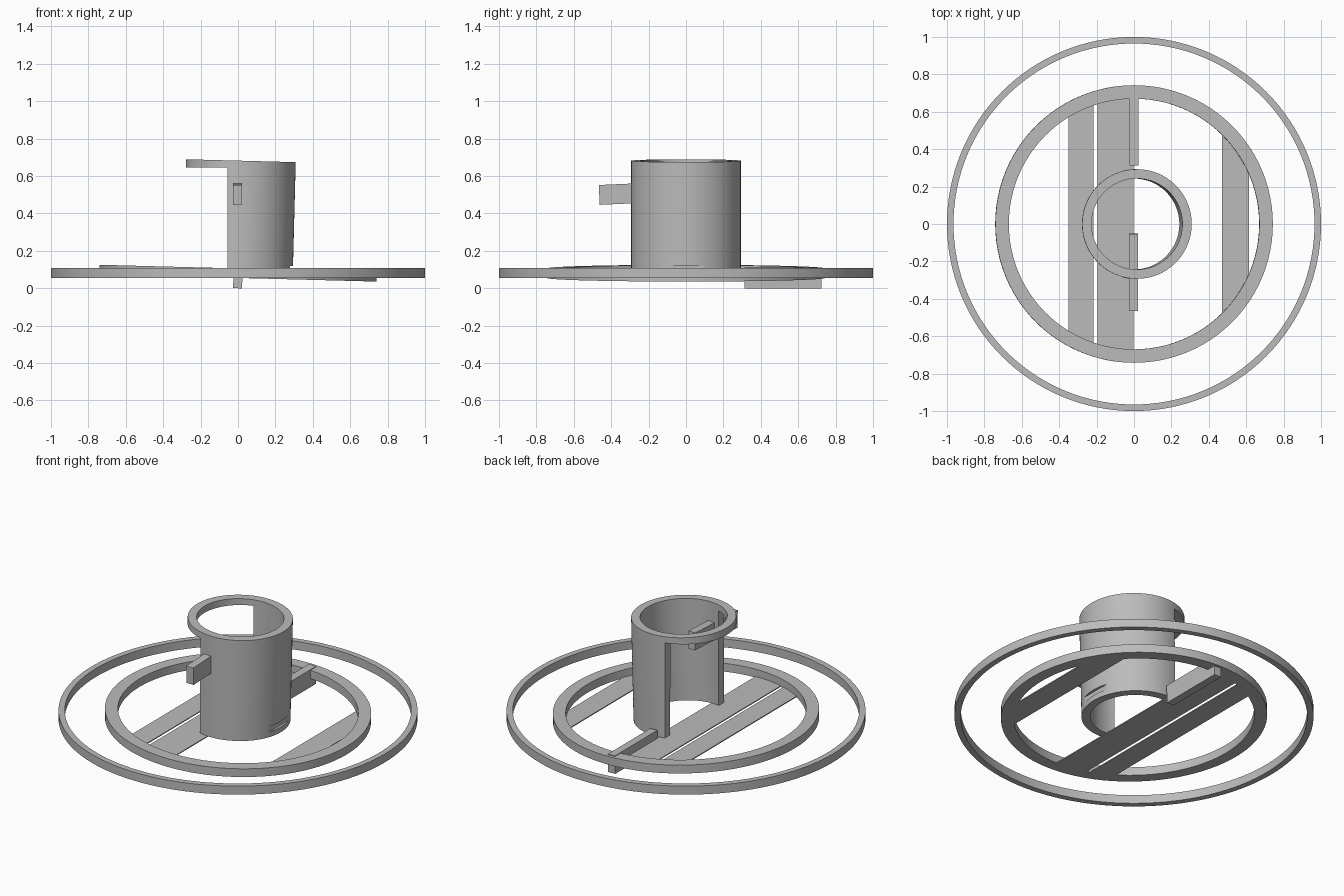
import bpy, bmesh, math
from mathutils import Matrix, Vector

if "Cube" in bpy.data.objects:
    bpy.data.objects.remove(bpy.data.objects["Cube"])

grey = bpy.data.materials.new("plain grey")
grey.use_nodes = True
COLOR = (0.5, 0.5, 0.5, 1)
grey.diffuse_color = COLOR
grey.node_tree.nodes["Principled BSDF"].inputs["Base Color"].default_value = COLOR

# The inner wheel and tube lean slightly towards +x
PIVOT = Matrix.Translation((0, 0, 0.08))
TILT = PIVOT @ Matrix.Rotation(math.radians(1.5), 4, 'Y') @ PIVOT.inverted()
UPRIGHT = Matrix.Identity(4)


def finish(name, bm, matrix):
    bmesh.ops.recalc_face_normals(bm, faces=bm.faces)
    bm.transform(matrix)
    mesh = bpy.data.meshes.new(name)
    bm.to_mesh(mesh)
    bm.free()
    mesh.materials.append(grey)
    ob = bpy.data.objects.new(name, mesh)
    bpy.context.collection.objects.link(ob)
    return ob


def smooth(ob):
    bpy.ops.object.select_all(action='DESELECT')
    ob.select_set(True)
    bpy.context.view_layer.objects.active = ob
    bpy.ops.object.shade_smooth_by_angle(angle=math.radians(30))


def ring(name, outer, inner, z0, z1, matrix, sides=96):
    bm = bmesh.new()
    profile = [(inner, z0), (outer, z0), (outer, z1), (inner, z1)]
    loops = []
    for i in range(sides):
        a = math.tau * i / sides
        loops.append([bm.verts.new((r * math.cos(a), r * math.sin(a), z)) for r, z in profile])
    for i in range(sides):
        a, b = loops[i], loops[(i + 1) % sides]
        for k in range(4):
            n = (k + 1) % 4
            bm.faces.new((a[k], b[k], b[n], a[n]))
    ob = finish(name, bm, matrix)
    smooth(ob)
    return ob


def box(name, low, high, matrix=UPRIGHT):
    low, high = Vector(low), Vector(high)
    bm = bmesh.new()
    bmesh.ops.create_cube(bm, size=1)
    bm.transform(Matrix.Translation((low + high) / 2) @ Matrix.Diagonal((*(high - low), 1)))
    return finish(name, bm, matrix)


def slat(name, x0, x1, radius=0.672, z0=0.055, z1=0.061, steps=8):
    # Thin board whose two ends follow the inside of the wheel rim
    xs = [x0 + (x1 - x0) * i / steps for i in range(steps + 1)]
    arc = [(x, math.sqrt(radius ** 2 - x ** 2)) for x in xs]
    outline = arc + [(x, -y) for x, y in reversed(arc)]
    bm = bmesh.new()
    face = bm.faces.new([bm.verts.new((x, y, z0)) for x, y in outline])
    top = bmesh.ops.extrude_face_region(bm, geom=[face])["geom"]
    bmesh.ops.translate(bm, vec=(0, 0, z1 - z0),
                        verts=[v for v in top if isinstance(v, bmesh.types.BMVert)])
    finish(name, bm, TILT)


def cut(target, low, high):
    cutter = box("cutter", low, high)
    cutter.hide_render = True
    mod = target.modifiers.new("cut", 'BOOLEAN')
    mod.operation = 'DIFFERENCE'
    mod.solver = 'EXACT'
    mod.object = cutter
    bpy.ops.object.select_all(action='DESELECT')
    target.select_set(True)
    bpy.context.view_layer.objects.active = target
    bpy.ops.object.modifier_apply(modifier=mod.name)
    bpy.data.objects.remove(cutter)


# Rings
ring("outer_ring", 1.0, 0.965, 0.056, 0.108, UPRIGHT, 128)
ring("wheel_rim", 0.742, 0.67, 0.055, 0.106, TILT)

# Boards across the wheel
slat("wide_slat", -0.195, -0.002)
slat("narrow_slat", -0.35, -0.217)
slat("side_slat", 0.472, 0.615)

# Tube with an open side below its collar, and a small notch near its foot
tube = ring("tube", 0.293, 0.243, 0.06, 0.682, TILT)
cut(tube, (-0.5, -0.5, -0.1), (-0.057, 0.5, 0.646))
cut(tube, (0.278, -0.2, 0.085), (0.5, 0.2, 0.12))
smooth(tube)

# Bars: one under the rear of the rim, one through the front of the tube
box("rear_bar", (-0.024, 0.312, 0), (0.024, 0.724, 0.11), TILT)
bar_tilt = Matrix.Translation((-0.002, -0.258, 0.508)) @ Matrix.Rotation(math.radians(2.5), 4, 'X')
box("front_bar", (-0.024, -0.206, -0.053), (0.024, 0.206, 0.053), bar_tilt)
